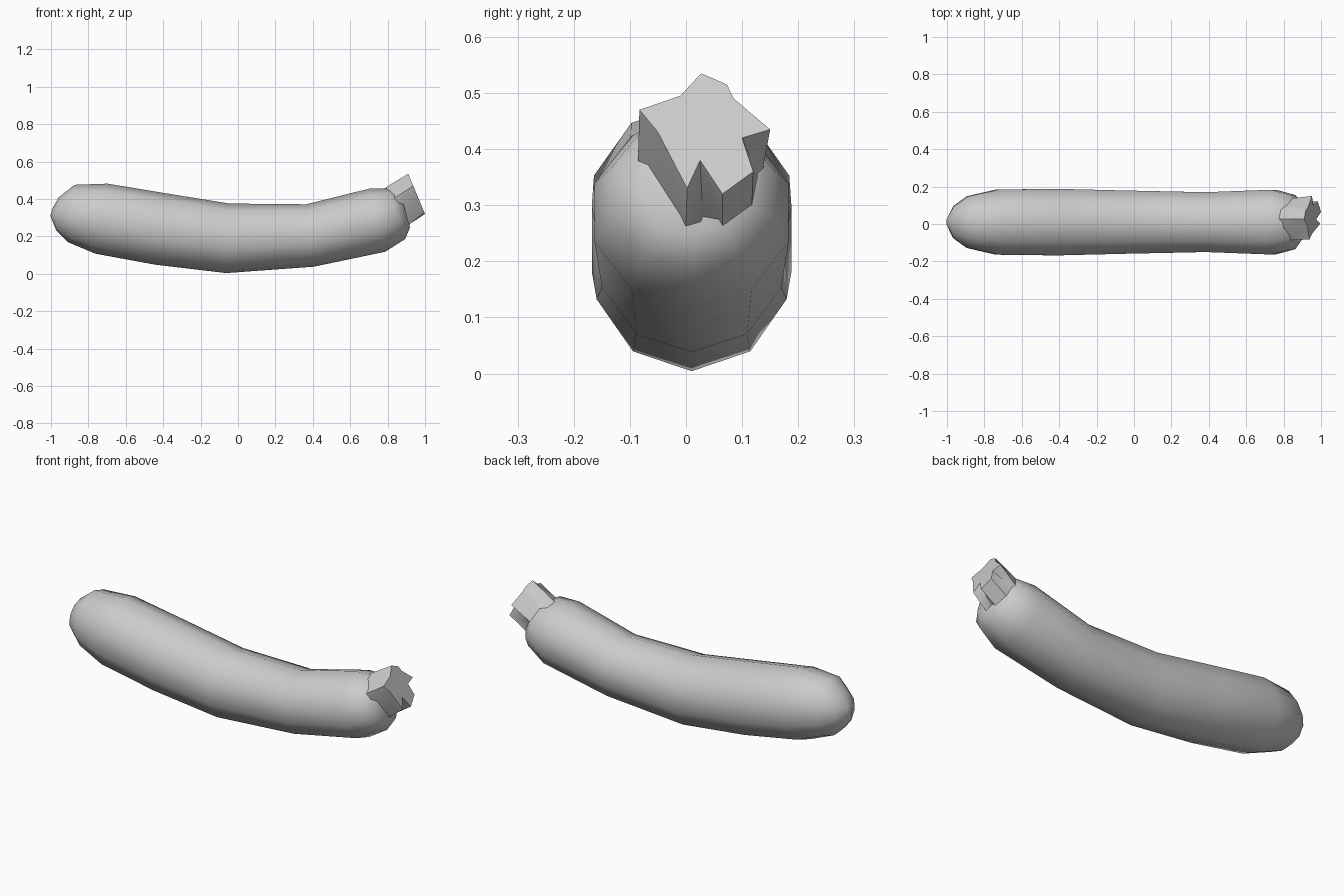
import bpy, bmesh, math
from mathutils import Vector

cube = bpy.data.objects.get("Cube")
if cube:
    bpy.data.objects.remove(cube, do_unlink=True)

grey = bpy.data.materials.new("plain grey")
grey.use_nodes = True
COLOUR = (0.6, 0.6, 0.6, 1)
grey.diffuse_color = COLOUR
grey.node_tree.nodes["Principled BSDF"].inputs["Base Color"].default_value = COLOUR


def loft(name, rings, angle):
    """Skin a list of equal-length point rings and close both ends."""
    bm = bmesh.new()
    loops = [[bm.verts.new(p) for p in ring] for ring in rings]
    n = len(loops[0])
    for a, b in zip(loops, loops[1:]):
        for i in range(n):
            j = (i + 1) % n
            bm.faces.new((a[i], a[j], b[j], b[i]))
    bm.faces.new(loops[0])
    bm.faces.new(loops[-1])
    bmesh.ops.recalc_face_normals(bm, faces=bm.faces)
    mesh = bpy.data.meshes.new(name)
    bm.to_mesh(mesh)
    bm.free()
    mesh.materials.append(grey)
    obj = bpy.data.objects.new(name, mesh)
    bpy.context.collection.objects.link(obj)
    bpy.ops.object.select_all(action='DESELECT')
    obj.select_set(True)
    bpy.context.view_layer.objects.active = obj
    bpy.ops.object.shade_smooth_by_angle(angle=math.radians(angle))
    return obj


# Curved body: x, z, half height, half width of each ring along the spine
SPINE = [
    (-0.998, 0.33, 0.02, 0.02), (-0.965, 0.32, 0.09, 0.09),
    (-0.89, 0.322, 0.155, 0.145), (-0.73, 0.295, 0.19, 0.183),
    (-0.415, 0.24, 0.193, 0.187), (-0.055, 0.19, 0.186, 0.178),
    (0.385, 0.205, 0.168, 0.168), (0.745, 0.287, 0.174, 0.182),
    (0.85, 0.322, 0.143, 0.152), (0.895, 0.335, 0.09, 0.09),
]
SIDES = 10
rings = []
for k, (x, z, h, w) in enumerate(SPINE):
    before, after = SPINE[max(k - 1, 0)], SPINE[min(k + 1, len(SPINE) - 1)]
    along = Vector((after[0] - before[0], 0, after[1] - before[1])).normalized()
    up = Vector((-along.z, 0, along.x))
    ring = []
    for i in range(SIDES):
        t = math.tau * i / SIDES
        ring.append(Vector((x, 0.01 + w * math.sin(t), z)) - up * h * math.cos(t))
    rings.append(ring)
loft("body", rings, 60)

# Ragged stem: ridged cut end, rounder where it meets the body
CUT = [(-0.083, 0.47), (-0.01, 0.495), (0.027, 0.535), (0.073, 0.515),
       (0.085, 0.49), (0.15, 0.435), (0.1, 0.42), (0.12, 0.36),
       (0.065, 0.32), (0.025, 0.38), (0.002, 0.33), (-0.05, 0.43)]
CENTRE = Vector((0.02, 0.425))


def stem_ring(shift, roundness):
    ring = []
    for y, z in CUT:
        out = Vector((y, z)) - CENTRE
        out = out.lerp(out.normalized() * 0.115, roundness)
        p = CENTRE + out
        x = 0.91 + (0.535 - p.y) * 0.418
        ring.append((x - shift, p.x, p.y - shift * 0.65))
    return ring


loft("stem", [stem_ring(0.17, 0.8), stem_ring(0.1, 0.8), stem_ring(0, 0)], 35)
